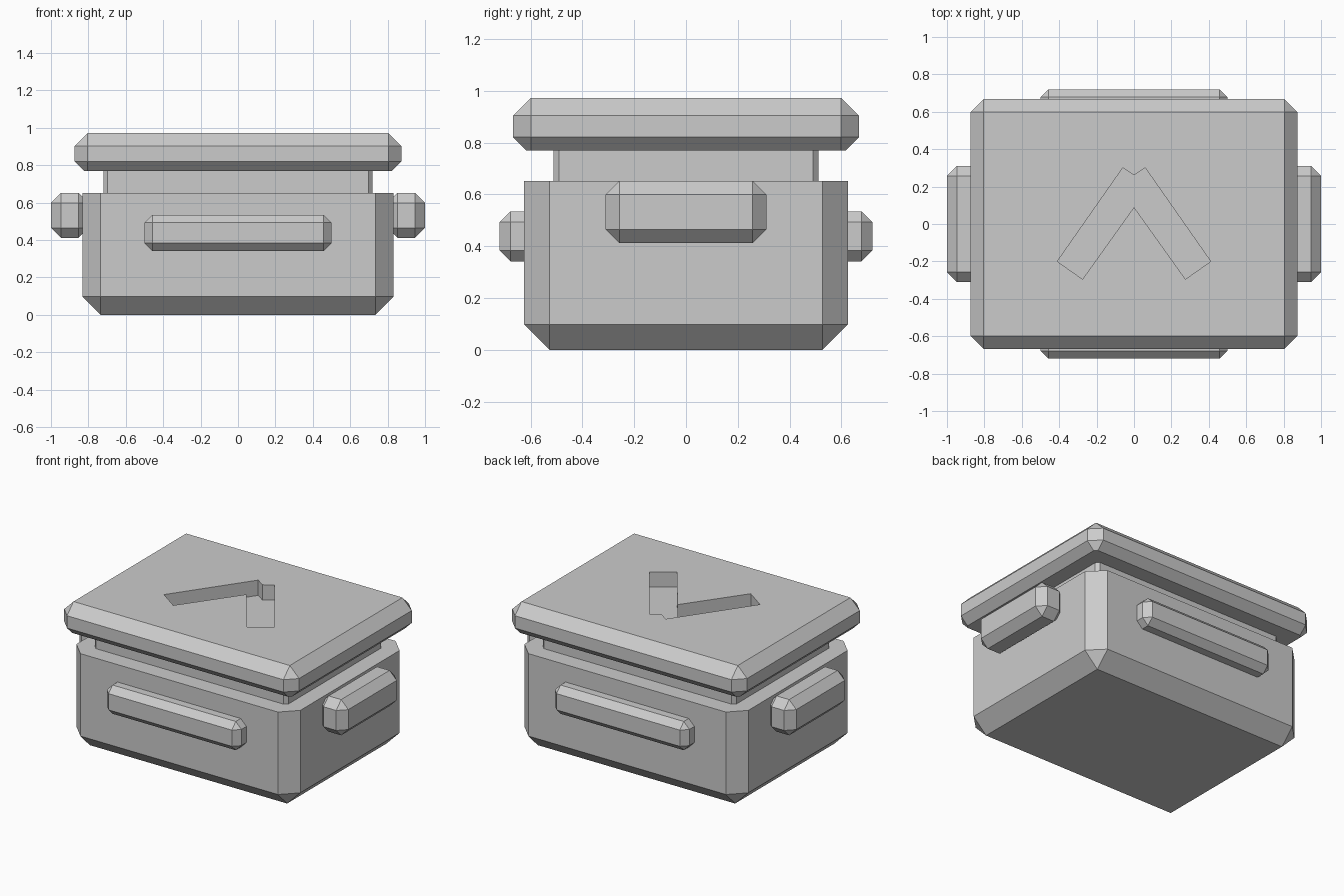
import bpy
import bmesh
from mathutils import Vector

if "Cube" in bpy.data.objects:
    bpy.data.objects.remove(bpy.data.objects["Cube"], do_unlink=True)

grey = bpy.data.materials.new("plain_grey")
grey.use_nodes = True
grey.diffuse_color = (0.6, 0.6, 0.6, 1)
grey.node_tree.nodes["Principled BSDF"].inputs["Base Color"].default_value = (0.6, 0.6, 0.6, 1)


def add_object(name, bm):
    bmesh.ops.recalc_face_normals(bm, faces=bm.faces)
    mesh = bpy.data.meshes.new(name)
    bm.to_mesh(mesh)
    bm.free()
    mesh.materials.append(grey)
    obj = bpy.data.objects.new(name, mesh)
    bpy.context.collection.objects.link(obj)
    return obj


def slice_off(bm, z, direction):
    """Trim everything beyond height z and cap the opening."""
    cut = bmesh.ops.bisect_plane(bm, geom=bm.verts[:] + bm.edges[:] + bm.faces[:],
                                 plane_co=(0, 0, z), plane_no=(0, 0, direction),
                                 clear_outer=True)
    rim = [e for e in cut["geom_cut"] if isinstance(e, bmesh.types.BMEdge)]
    bmesh.ops.contextual_create(bm, geom=rim)


def chamfered_box(name, low, high, chamfer, cut_top=None, cut_bottom=None):
    low, high = Vector(low), Vector(high)
    bm = bmesh.new()
    bmesh.ops.create_cube(bm, size=1)
    bmesh.ops.scale(bm, vec=high - low, verts=bm.verts)
    bmesh.ops.translate(bm, vec=(low + high) / 2, verts=bm.verts)
    bmesh.ops.bevel(bm, geom=bm.edges[:], offset=chamfer, segments=1,
                    profile=0.5, affect='EDGES')
    if cut_top is not None:
        slice_off(bm, cut_top, 1)
    if cut_bottom is not None:
        slice_off(bm, cut_bottom, -1)
    return add_object(name, bm)


# Tub and the narrower neck between tub and lid
chamfered_box("tub", (-0.832, -0.625, 0), (0.832, 0.625, 0.85), 0.098, cut_top=0.652)
chamfered_box("neck", (-0.72, -0.512, 0.6), (0.72, 0.512, 0.85), 0.022,
              cut_top=0.79, cut_bottom=0.64)

# Lid, with its lower chamfer trimmed short
lid = chamfered_box("lid", (-0.873, -0.667, 0.752), (0.873, 0.667, 0.973), 0.069,
                    cut_bottom=0.77)

# Chevron recess sunk into the lid top
half = [(0, 0.26), (0.06, 0.3), (0.41, -0.2), (0.275, -0.295), (0, 0.09)]
outline = half + [(-x, y) for x, y in reversed(half[1:-1])]
bm = bmesh.new()
floor = bm.faces.new([bm.verts.new((x, y, 0.87)) for x, y in outline])
raised = bmesh.ops.extrude_face_region(bm, geom=[floor])["geom"]
bmesh.ops.translate(bm, vec=(0, 0, 0.2),
                    verts=[v for v in raised if isinstance(v, bmesh.types.BMVert)])
cutter = add_object("chevron_cutter", bm)
cutter.hide_render = True
recess = lid.modifiers.new("recess", 'BOOLEAN')
recess.operation = 'DIFFERENCE'
recess.solver = 'EXACT'
recess.object = cutter
bpy.context.view_layer.objects.active = lid
bpy.ops.object.modifier_apply(modifier=recess.name)
bpy.data.objects.remove(cutter, do_unlink=True)

# Grips: long ones front and back, taller ones on the sides
for side, end, flank in ((-1, "front", "right"), (1, "back", "left")):
    y = sorted((side * 0.56, side * 0.72))
    chamfered_box(end + "_grip", (-0.5, y[0], 0.342), (0.5, y[1], 0.535), 0.042)
    x = sorted((side * 0.8, side))
    chamfered_box(flank + "_grip", (x[0], -0.31, 0.412), (x[1], 0.31, 0.652), 0.053)
